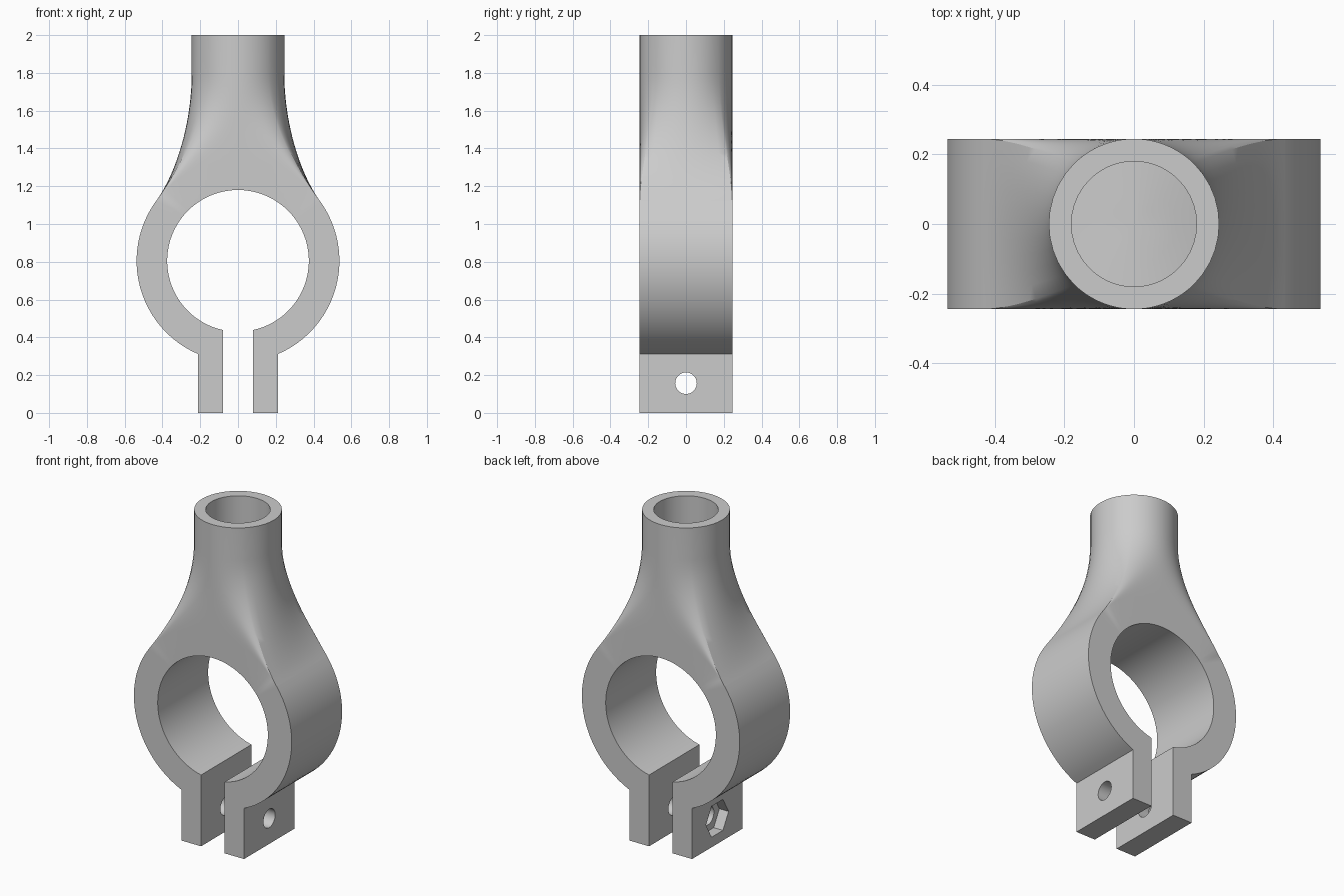
import bpy, bmesh, math
from mathutils import Vector

if "Cube" in bpy.data.objects:
    bpy.data.objects.remove(bpy.data.objects["Cube"])

CZ, RO, RI, W = 0.805, 0.537, 0.375, 0.245     # clamp centre height, radii, half depth
TUBE_R, BORE_R, TOP, NECK_Z = 0.245, 0.18, 2.0, 1.8
TAB_IN, TAB_OUT = 0.08, 0.213
A0, A1 = math.radians(36), math.radians(144)   # part of the ring under the neck
NL, NP, NS, NV = 24, 24, 10, 18                # lower ring, patch, side, neck segments


def lerp(a, b, t):
    return a + (b - a) * t


def ring_pt(r, a):
    return (r * math.cos(a), CZ + r * math.sin(a))


bm = bmesh.new()

# Clamp cross-section: matching inner and outer points, right tab round to left tab
ao = -math.acos(TAB_OUT / RO)
ai = -math.acos(TAB_IN / RI)
inner, outer = [(TAB_IN, 0)], [(TAB_OUT, 0)]
for s0, s1, t0, t1, n in ((ao, A0, ai, A0, NL), (A0, A1, A0, A1, NP),
                          (A1, math.pi - ao, A1, math.pi - ai, NL)):
    for i in range(n + (s1 > A1)):
        outer.append(ring_pt(RO, lerp(s0, s1, i / n)))
        inner.append(ring_pt(RI, lerp(t0, t1, i / n)))
inner.append((-TAB_IN, 0))
outer.append((-TAB_OUT, 0))


def row(pts, y):
    return [bm.verts.new((x, y, z)) for x, z in pts]


fi, fo, bi, bo = row(inner, -W), row(outer, -W), row(inner, W), row(outer, W)
p0, p1 = 1 + NL, 1 + NL + NP
for i in range(len(fi) - 1):
    j = i + 1
    bm.faces.new((fi[i], fo[i], fo[j], fi[j]))
    bm.faces.new((bi[i], bi[j], bo[j], bo[i]))
    bm.faces.new((fi[i], fi[j], bi[j], bi[i]))
    if not p0 <= i < p1:
        bm.faces.new((fo[i], bo[i], bo[j], fo[j]))
for e in (0, -1):                              # tab undersides
    bm.faces.new((fi[e], bi[e], bo[e], fo[e]))


def side(a, b):
    return [bm.verts.new(a.co.lerp(b.co, k / NS)) for k in range(1, NS)]


# Neck: blends from the saddle on the ring to a round tube
base = fo[p0:p1 + 1] + side(fo[p1], bo[p1]) + bo[p0:p1 + 1][::-1] + side(bo[p0], fo[p0])
N = len(base)
angles = []
for k, n in enumerate((NP, NS, NP, NS)):
    angles += [-math.pi / 4 - math.pi / 2 * (k + i / n) for i in range(n)]


def circle(r, z):
    return [Vector((r * math.cos(a), r * math.sin(a), z)) for a in angles]


def bridge(a, b):
    for i in range(N):
        j = (i + 1) % N
        bm.faces.new((a[i], a[j], b[j], b[i]))


def add_loop(prev, pts):
    loop = [bm.verts.new(p) for p in pts]
    bridge(prev, loop)
    return loop


loop = base
ends = circle(TUBE_R, NECK_Z)
starts = [v.co.copy() for v in base]
for k in range(1, NV + 1):
    t = k / NV
    pts = []
    for s, e in zip(starts, ends):
        c1 = s + Vector((-1.67 * s.x, 0, 1)).normalized() * 0.18
        c2 = e - Vector((0, 0, 0.27))
        pts.append(s * (1 - t) ** 3 + c1 * 3 * t * (1 - t) ** 2
                   + c2 * 3 * t * t * (1 - t) + e * t ** 3)
    loop = add_loop(loop, pts)
loop = add_loop(loop, circle(TUBE_R, TOP))

# Bore with a floor that follows the ring
loop = add_loop(loop, circle(BORE_R, TOP))
for f in (1, 0.66, 0.33):
    floor = circle(BORE_R * f, 0)
    for p in floor:
        p.z = CZ + math.sqrt(RO ** 2 - p.x ** 2)
    loop = add_loop(loop, floor)
tip = bm.verts.new((0, 0, CZ + RO))
for i in range(N):
    bm.faces.new((loop[i], loop[(i + 1) % N], tip))

bmesh.ops.recalc_face_normals(bm, faces=bm.faces)
mesh = bpy.data.meshes.new("tube_clamp")
bm.to_mesh(mesh)
bm.free()
clamp = bpy.data.objects.new("tube_clamp", mesh)
bpy.context.collection.objects.link(clamp)
grey = bpy.data.materials.new("plain grey")
grey.diffuse_color = (0.6, 0.6, 0.6, 1)
grey.use_nodes = True
grey.node_tree.nodes["Principled BSDF"].inputs["Base Color"].default_value = grey.diffuse_color
mesh.materials.append(grey)


# Bolt hole through both tabs, hexagonal nut pocket in the left tab
def cut(name, sides, r, x0, x1):
    bpy.ops.mesh.primitive_cylinder_add(vertices=sides, radius=r, depth=x1 - x0,
                                        location=((x0 + x1) / 2, 0, 0.157),
                                        rotation=(0, math.pi / 2, 0))
    cutter = bpy.context.object
    cutter.name = name
    cutter.data.materials.append(grey)
    mod = clamp.modifiers.new(name, 'BOOLEAN')
    mod.operation, mod.solver, mod.object = 'DIFFERENCE', 'EXACT', cutter
    bpy.context.view_layer.objects.active = clamp
    bpy.ops.object.modifier_apply(modifier=name)
    bpy.data.objects.remove(cutter)


cut("bolt_hole", 32, 0.057, -0.5, 0.5)
cut("nut_pocket", 6, 0.11, -0.5, -0.15)

bpy.ops.object.select_all(action='DESELECT')
clamp.select_set(True)
bpy.context.view_layer.objects.active = clamp
bpy.ops.object.shade_smooth_by_angle(angle=math.radians(30))
